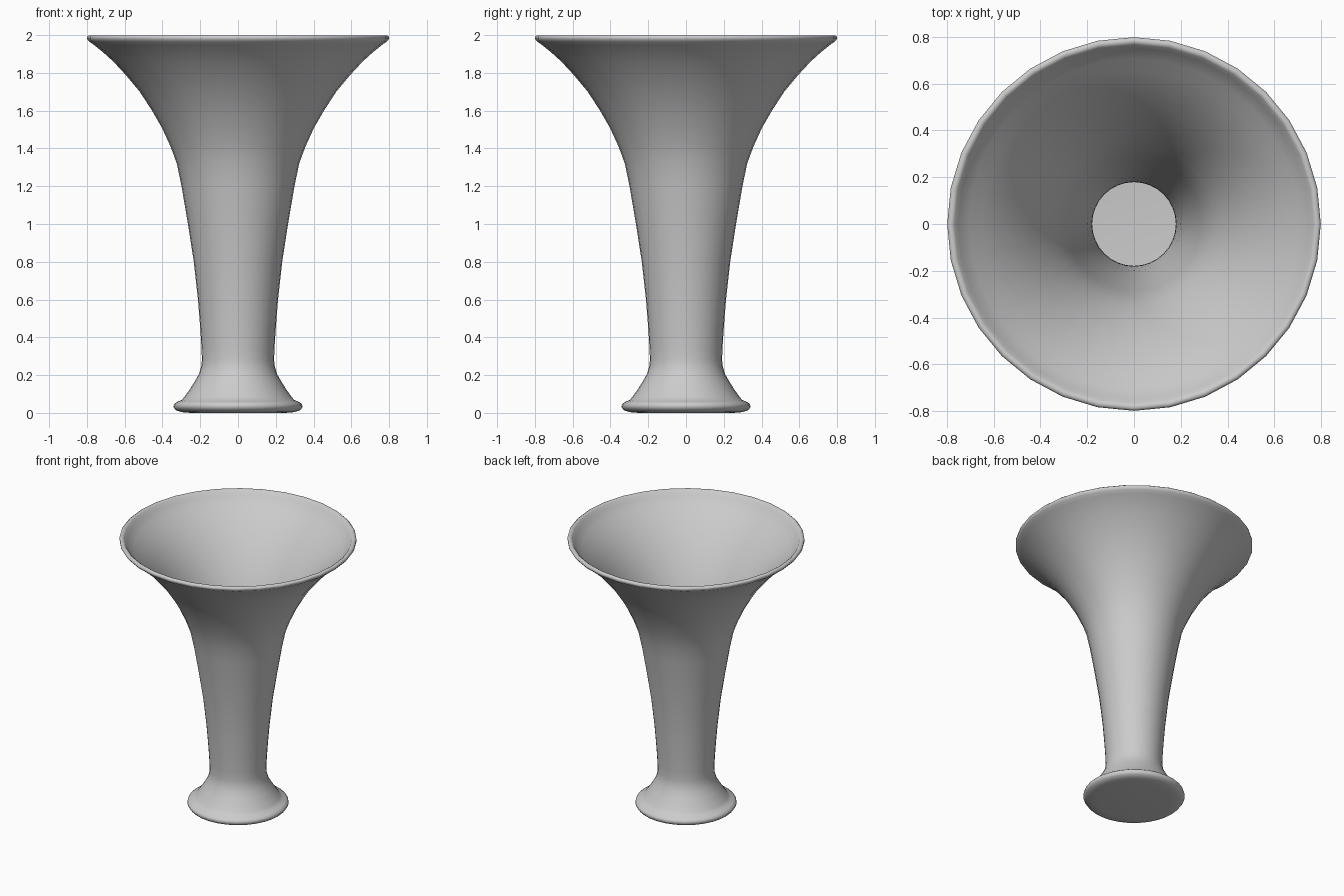
import bpy, bmesh, math

if "Cube" in bpy.data.objects:
    bpy.data.objects.remove(bpy.data.objects["Cube"])

SIDES = 32
WALL = 0.012

# outer silhouette from foot to lip as (radius, height)
foot = [(0.0, 0.0), (0.25, 0.0), (0.30, 0.004), (0.33, 0.015), (0.342, 0.032),
        (0.338, 0.048), (0.32, 0.06), (0.298, 0.068)]
body = [(0.282, 0.087), (0.255, 0.125), (0.23, 0.165), (0.207, 0.205), (0.195, 0.245),
        (0.191, 0.28), (0.193, 0.34), (0.20, 0.45), (0.212, 0.60), (0.234, 0.80),
        (0.265, 1.0), (0.299, 1.2), (0.324, 1.32), (0.357, 1.41), (0.403, 1.51),
        (0.455, 1.60), (0.52, 1.70), (0.595, 1.79), (0.66, 1.86), (0.715, 1.91)]
lip = [(0.765, 1.95), (0.789, 1.967), (0.799, 1.98), (0.799, 1.991), (0.79, 1.999),
       (0.778, 1.999), (0.768, 1.992), (0.752, 1.965)]


def inset(points, d):
    """Offset a run of points towards the inside of the vase."""
    out = []
    for i, (r, z) in enumerate(points):
        a, b = points[max(i - 1, 0)], points[min(i + 1, len(points) - 1)]
        tr, tz = b[0] - a[0], b[1] - a[1]
        n = math.hypot(tr, tz)
        out.append((r - d * tz / n, z + d * tr / n))
    return out


# inner wall runs back down to a hollow foot with a flat floor
inner = inset(body, WALL)[::-1]
profile = foot + body + lip + inner + [(0.27, 0.02), (0.2, 0.014), (0.0, 0.014)]

# lathe the profile
bm = bmesh.new()
verts = [bm.verts.new((r, 0, z)) for r, z in profile]
edges = [bm.edges.new(pair) for pair in zip(verts, verts[1:])]
bmesh.ops.spin(bm, geom=verts + edges, axis=(0, 0, 1), cent=(0, 0, 0),
               angle=math.tau, steps=SIDES)
bmesh.ops.remove_doubles(bm, verts=bm.verts, dist=0.0005)
bmesh.ops.recalc_face_normals(bm, faces=bm.faces)

mesh = bpy.data.meshes.new("flared_vase")
bm.to_mesh(mesh)
bm.free()
vase = bpy.data.objects.new("flared_vase", mesh)
bpy.context.collection.objects.link(vase)
for p in mesh.polygons:
    p.use_smooth = True
